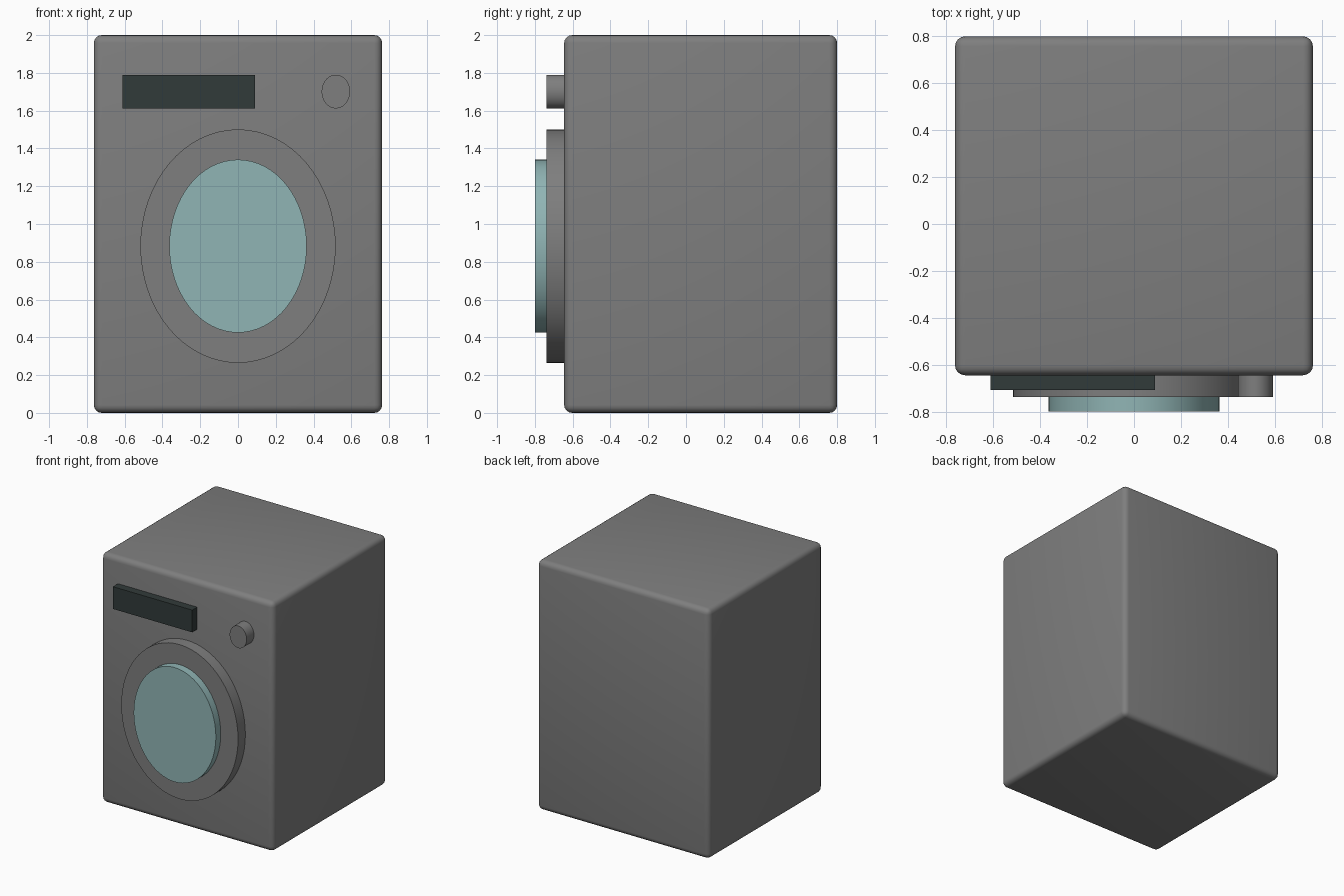
import bpy
import math

cube = bpy.data.objects.get("Cube")
if cube:
    bpy.data.objects.remove(cube, do_unlink=True)


def material(name, color):
    mat = bpy.data.materials.new(name)
    mat.use_nodes = True
    mat.diffuse_color = (*color, 1)
    mat.node_tree.nodes["Principled BSDF"].inputs["Base Color"].default_value = (*color, 1)
    return mat


grey = material("grey enamel", (0.21, 0.21, 0.21))
teal = material("teal glass", (0.28, 0.46, 0.46))
dark = material("dark display", (0.031, 0.043, 0.042))


def finish(obj, name, mat):
    obj.name = name
    obj.data.materials.append(mat)
    bpy.ops.object.transform_apply(location=False, rotation=True, scale=True)
    return obj


def box(name, mat, x, y, z):
    """Box spanning the given (low, high) range on each axis."""
    spans = (x, y, z)
    bpy.ops.mesh.primitive_cube_add(size=1, location=[sum(s) / 2 for s in spans])
    obj = bpy.context.object
    obj.scale = [s[1] - s[0] for s in spans]
    return finish(obj, name, mat)


def disc(name, mat, x, z, rx, rz, front, back):
    """Elliptical disc facing the front."""
    bpy.ops.mesh.primitive_cylinder_add(
        vertices=64, radius=1, depth=1, location=(x, (front + back) / 2, z),
        rotation=(math.pi / 2, 0, 0))
    obj = bpy.context.object
    obj.scale = (rx, rz, back - front)
    finish(obj, name, mat)
    bpy.ops.object.shade_smooth_by_angle(angle=math.radians(35))
    return obj


# Cabinet with softly rounded edges
FACE = -0.645
cabinet = box("cabinet", grey, (-0.763, 0.763), (FACE, 0.80), (0, 2))
bevel = cabinet.modifiers.new("rounded edges", "BEVEL")
bevel.width = 0.042
bevel.segments = 4
bpy.ops.object.modifier_apply(modifier=bevel.name)
bpy.ops.object.shade_smooth_by_angle(angle=math.radians(35))

# Door: outer ring and raised glass
RIM = -0.738
disc("door_ring", grey, 0, 0.883, 0.517, 0.618, RIM, FACE + 0.01)
disc("door_glass", teal, 0, 0.883, 0.364, 0.458, -0.80, RIM + 0.01)

# Controls
box("display_panel", dark, (-0.612, 0.09), (-0.708, FACE + 0.01), (1.612, 1.79))
disc("control_knob", grey, 0.518, 1.701, 0.075, 0.089, RIM, FACE + 0.01)
